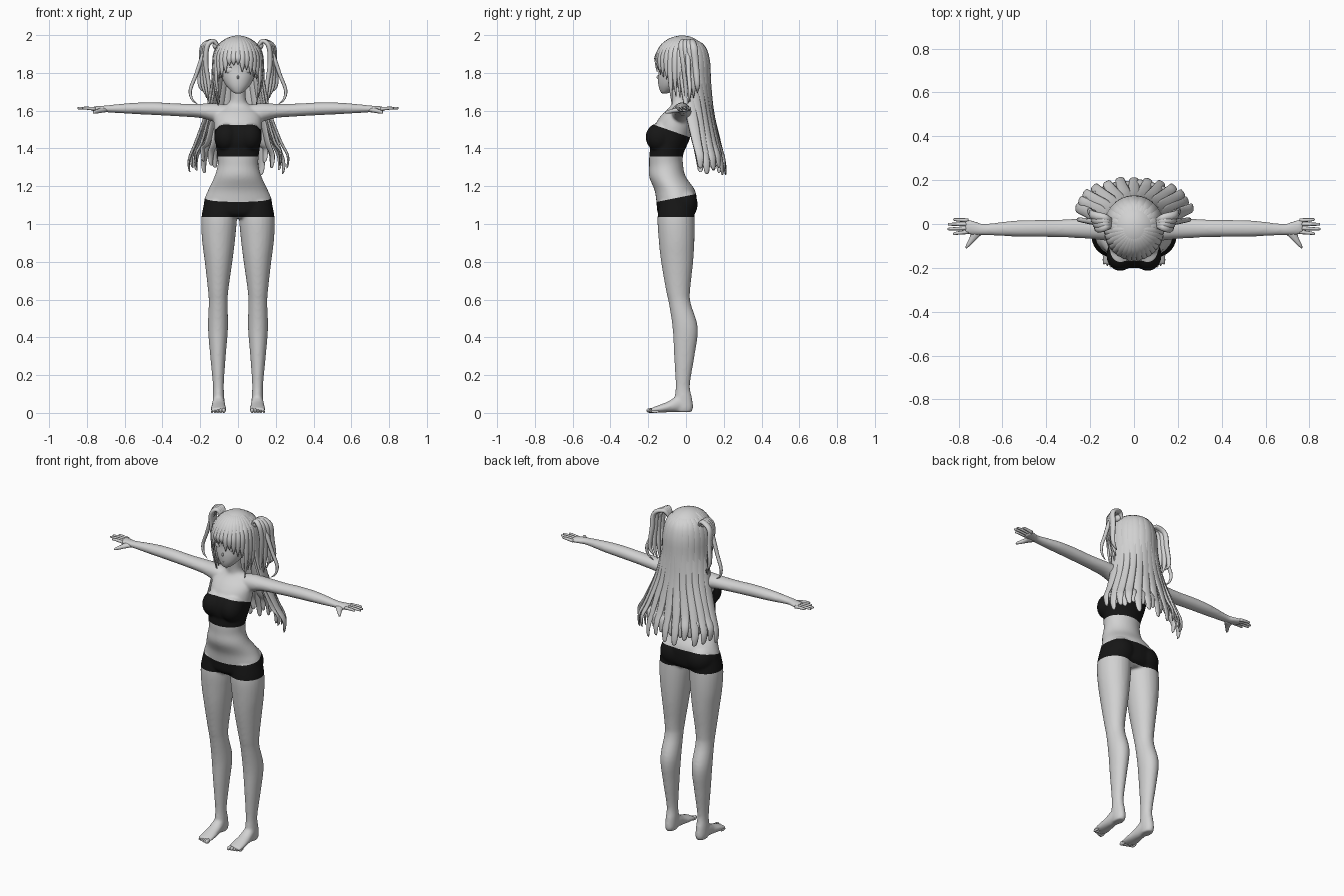
import bpy, bmesh, random
from math import sin, cos, pi, radians
from mathutils import Vector, Matrix

random.seed(4)
cube = bpy.data.objects.get("Cube")
if cube:
    bpy.data.objects.remove(cube, do_unlink=True)

X, Y, Z = Vector((1, 0, 0)), Vector((0, 1, 0)), Vector((0, 0, 1))
SIDES = (-1, 1)


def material(name, value):
    mat = bpy.data.materials.new(name)
    mat.use_nodes = True
    colour = (value, value, value, 1)
    mat.diffuse_color = colour
    mat.node_tree.nodes["Principled BSDF"].inputs["Base Color"].default_value = colour
    return mat


grey = material("light_grey", 0.64)
black = material("cloth_black", 0.008)


def spline(rows, steps):
    """Smooth Catmull-Rom interpolation of rows of numbers."""
    pts = [Vector(r) for r in rows]
    pts = [pts[0] * 2 - pts[1]] + pts + [pts[-1] * 2 - pts[-2]]
    out = []
    for a, b, c, d in zip(pts, pts[1:], pts[2:], pts[3:]):
        for i in range(steps):
            t = i / steps
            out.append(b + (c - a) * (t / 2) + (a * 2 - b * 5 + c * 4 - d) * (t * t / 2)
                       + (b * 3 - a - c * 3 + d) * (t ** 3 / 2))
    return out + [pts[-2]]


def tube(bm, rows, u, v=None, sides=16, steps=5):
    """Loft ellipses along rows of (x, y, z, half width on u, half width on v)."""
    path = spline(rows, steps)
    rings = []
    for i, p in enumerate(path):
        centre = Vector(p[:3])
        ahead, behind = path[min(i + 1, len(path) - 1)], path[max(i - 1, 0)]
        side = v or u.cross(Vector(ahead[:3]) - Vector(behind[:3])).normalized()
        angles = [2 * pi * k / sides for k in range(sides)]
        rings.append([bm.verts.new(centre + u * p[3] * cos(a) + side * p[4] * sin(a)) for a in angles])
    for low, high in zip(rings, rings[1:]):
        for k in range(sides):
            j = (k + 1) % sides
            bm.faces.new((low[k], low[j], high[j], high[k]))
    bm.faces.new(rings[0])
    bm.faces.new(rings[-1])


def ball(bm, centre, radii, turn=0):
    m = Matrix.Translation(centre) @ Matrix.Rotation(turn, 4, "Z") @ Matrix.Diagonal((*radii, 1))
    bmesh.ops.create_uvsphere(bm, u_segments=32, v_segments=20, radius=1, matrix=m)


def finish(name, bm):
    bmesh.ops.recalc_face_normals(bm, faces=bm.faces[:])
    mesh = bpy.data.meshes.new(name)
    bm.to_mesh(mesh)
    bm.free()
    mesh.materials.append(grey)
    mesh.shade_smooth()
    obj = bpy.data.objects.new(name, mesh)
    bpy.context.collection.objects.link(obj)
    return obj


# Body: torso, bust, hips, legs, feet and arms fused into one skin
bm = bmesh.new()
torso = [(1.03, -.05, .1, .07), (1.06, -.05, .165, .1), (1.12, -.05, .18, .107), (1.18, -.06, .158, .107),
         (1.25, -.098, .125, .097), (1.31, -.105, .108, .09), (1.37, -.104, .111, .09), (1.45, -.08, .122, .1),
         (1.53, -.06, .127, .1), (1.58, -.047, .12, .08), (1.62, -.035, .08, .05),
         (1.65, -.035, .045, .042), (1.73, -.045, .039, .042)]
tube(bm, [(0, y, z, w, t) for z, y, w, t in torso], X, Y, sides=32)
ball(bm, (0, -.122, 1.45), (.108, .08, .095))
leg = [(1.12, .095, -.05, .083, .09), (1.03, .1, -.053, .094, .098), (.92, .103, -.05, .088, .095),
       (.8, .103, -.047, .073, .085), (.65, .105, -.042, .054, .064), (.58, .105, -.033, .05, .058),
       (.45, .106, -.004, .053, .067), (.3, .106, -.009, .041, .054), (.15, .104, -.017, .029, .038),
       (.08, .103, -.014, .031, .046), (.03, .103, -.01, .031, .048), (.004, .103, -.01, .026, .04)]
foot = [(.03, .03, .02, .022), (-.03, .05, .032, .046), (-.09, .033, .038, .03),
        (-.14, .022, .043, .021), (-.185, .014, .041, .012)]
arm = [(.04, -.035, 1.585, .045, .042), (.12, -.025, 1.59, .052, .05), (.2, -.02, 1.599, .048, .038),
       (.32, -.02, 1.604, .041, .034), (.43, -.02, 1.61, .039, .034), (.55, -.021, 1.612, .036, .03),
       (.68, -.025, 1.61, .026, .02), (.72, -.02, 1.609, .031, .017), (.77, -.01, 1.609, .037, .014)]
for s in SIDES:
    ball(bm, (s * .062, -.142, 1.46), (.064, .072, .075))
    ball(bm, (s * .085, -.025, 1.105), (.088, .087, .09))
    tube(bm, [(s * x, y, z, w, t) for z, x, y, w, t in leg], X, Y, sides=24)
    tube(bm, [(s * .103, y, z, w, t) for y, z, w, t in foot], X, Z)
    tube(bm, [(s * x, y, z, w, t) for x, y, z, w, t in arm], Y, Z, sides=20)
body = finish("body", bm)
remesh = body.modifiers.new("fuse", "REMESH")
remesh.mode, remesh.voxel_size = "VOXEL", .007
relax = body.modifiers.new("relax", "SMOOTH")
relax.factor, relax.iterations = .5, 8
fused = bpy.data.meshes.new_from_object(body.evaluated_get(bpy.context.evaluated_depsgraph_get()))
body.modifiers.clear()
body.data = fused
fused.materials.clear()
fused.materials.append(grey)
fused.materials.append(black)

# Clothing: cut the skin along hem planes and colour the bands between them
hems = [(Z, 1.037), (Vector((0, -.2, 1)), 1.148), (Z, 1.358), (Vector((0, .35, 1)), 1.466)]
bm = bmesh.new()
bm.from_mesh(fused)
for normal, height in hems:
    bmesh.ops.bisect_plane(bm, geom=bm.verts[:] + bm.edges[:] + bm.faces[:], dist=.0001,
                           plane_co=Z * height, plane_no=normal)
for f in bm.faces:
    c = f.calc_center_median()
    above = [normal.dot(c) > height for normal, height in hems]
    f.material_index = int((above[0] and not above[1]) or (above[2] and not above[3]))
bm.to_mesh(fused)
bm.free()
fused.shade_smooth()

# Fingers, thumbs and toes
bm = bmesh.new()
for s in SIDES:
    for i, tip in enumerate((.825, .85, .848, .825)):
        y = -.037 + i * .018
        rows = [(.755, y, 1.609, .009, .01), (.8, y * 1.1, 1.613, .008, .008),
                (tip - .005, y * 1.2, 1.613, .006, .006), (tip, y * 1.2, 1.613, .002, .002)]
        tube(bm, [(s * x, *r) for x, *r in rows], Y, Z, sides=8, steps=3)
    thumb = [(.71, -.03, 1.605, .034, .014), (.73, -.062, 1.6, .02, .012),
             (.757, -.098, 1.592, .01, .009), (.764, -.11, 1.588, .003, .003)]
    tube(bm, [(s * x, *r) for x, *r in thumb], X, sides=10, steps=3)
    for i in range(5):
        size = .013 - i * .0015
        ball(bm, (s * (.075 + i * .0155), -.188 + i * .006, size), (size * .8, .022, size))
finish("fingers_and_toes", bm)

# Head with nose and ears
bm = bmesh.new()
skull = [(1.69, -.115, .01, .01), (1.7, -.107, .03, .028), (1.73, -.085, .06, .06), (1.77, -.06, .084, .088),
         (1.82, -.042, .1, .102), (1.88, -.03, .108, .115), (1.95, -.02, .082, .09), (1.98, -.02, .03, .03)]
tube(bm, [(0, y, z, w, t) for z, y, w, t in skull], X, Y, sides=32)
ball(bm, (0, -.144, 1.777), (.006, .012, .011))
for s in SIDES:
    ball(bm, (s * .1, -.02, 1.8), (.012, .018, .03))
finish("head", bm)

# Eyes, lashes and mouth
bm = bmesh.new()
for s in SIDES:
    ball(bm, (s * .05, -.127, 1.815), (.023, .007, .016), s * radians(25))
    lash = [(.026, -.143, 1.821), (.04, -.14, 1.831), (.058, -.13, 1.831), (.075, -.114, 1.82)]
    tube(bm, [(s * x, y, z, .002, .002) for x, y, z in lash], Z, sides=6)
tube(bm, [(x * .012, -.145 + abs(x) * .002, 1.733, .001, .002) for x in (-1, 0, 1)], Z, Y, sides=6)
finish("eyes_and_mouth", bm)

# Hair cap, open over the face
bm = bmesh.new()
ball(bm, (0, -.02, 1.868), (.127, .137, .13))
gone = [f for f in bm.faces if f.calc_center_median().y < -.03 and f.calc_center_median().z < 1.9]
bmesh.ops.delete(bm, geom=gone, context="FACES")
finish("hair_cap", bm)


def lock(bm, angle, stations):
    """One flat strand; stations are (x reach, y reach, y centre, z, half width, thickness)."""
    rows = [(rx * sin(angle), yc - ry * cos(angle), z, w, t) for rx, ry, yc, z, w, t in stations]
    tube(bm, rows, Vector((cos(angle), sin(angle), 0)), sides=8, steps=4)


# Fringe and face-framing strands
bm = bmesh.new()
for i in range(-8, 9):
    far = abs(i) > 5
    tip = random.uniform(1.62, 1.68) if far else random.uniform(1.8, 1.86) - abs(i) * .008
    radii = ((.1, 1.99, .008, .005), (.45, 1.979, .015, .006), (.78, 1.946, .018, .007), (1, 1.89, .017, .008),
             (1.02, (1.89 + tip) / 2, .014, .007), (.86 if far else .98, tip, .002, .002))
    lock(bm, radians(i * 10.5), [(r * .127, r * .137, -.02, z, w, t) for r, z, w, t in radii])
finish("fringe", bm)

# Long back hair in two layers
bm = bmesh.new()
for layer, count in ((1, 13), (.9, 12)):
    for i in range(count):
        angle = pi + radians(85) * (2 * i / (count - 1) - 1)
        tip = 1.265 + (1 - layer) * .4 + random.uniform(-.01, .04)
        g, fan = layer, layer * random.uniform(.95, 1.03)
        lock(bm, angle, [(.008, .01, -.02, 1.99, .008, .005), (.096, .104, -.02, 1.949, .024, .008),
                         (g * .128, g * .138, -.02, 1.87, .031, .008),
                         (g * .135, g * .137, -.012, 1.75, .032, .008),
                         (g * .165, g * .125, .015, 1.6, .031, .008),
                         (fan * .222, fan * .13, .045, 1.44, .025, .008),
                         (fan * .26, fan * .143, .06, tip + .07, .021, .007),
                         (fan * .26, fan * .147, .063, tip + .015, .014, .005),
                         (fan * .255, fan * .147, .063, tip, .005, .002)])
finish("back_hair", bm)

# Side tails: looped bunches with one strand curling outward
bm = bmesh.new()
for s in SIDES:
    for k in range(4):
        y, out = -.02 + k * .02, k * .008
        rows = [(.1, y * .4, 1.93, .01, .008), (.13, y * .7, 1.968, .018, .012),
                (.163 + out, y, 1.94, .02, .013), (.17 + out, y + .01, 1.85, .018, .013),
                (.155 + out * 2, y + .02, 1.74, .014, .01), (.15 + out, y + .02, 1.62 + out * 3, .002, .002)]
        tube(bm, [(s * x, *r) for x, *r in rows], Y, sides=8)
    curl = [(.155, .01, 1.95, .012, .01), (.187, .01, 1.89, .014, .011), (.222, .015, 1.79, .012, .01),
            (.252, .02, 1.71, .01, .009), (.243, .015, 1.66, .006, .006), (.215, .01, 1.635, .001, .001)]
    tube(bm, [(s * x, *r) for x, *r in curl], Y, sides=8)
    ball(bm, (s * .118, 0, 1.945), (.016, .022, .022))
finish("side_tails", bm)
